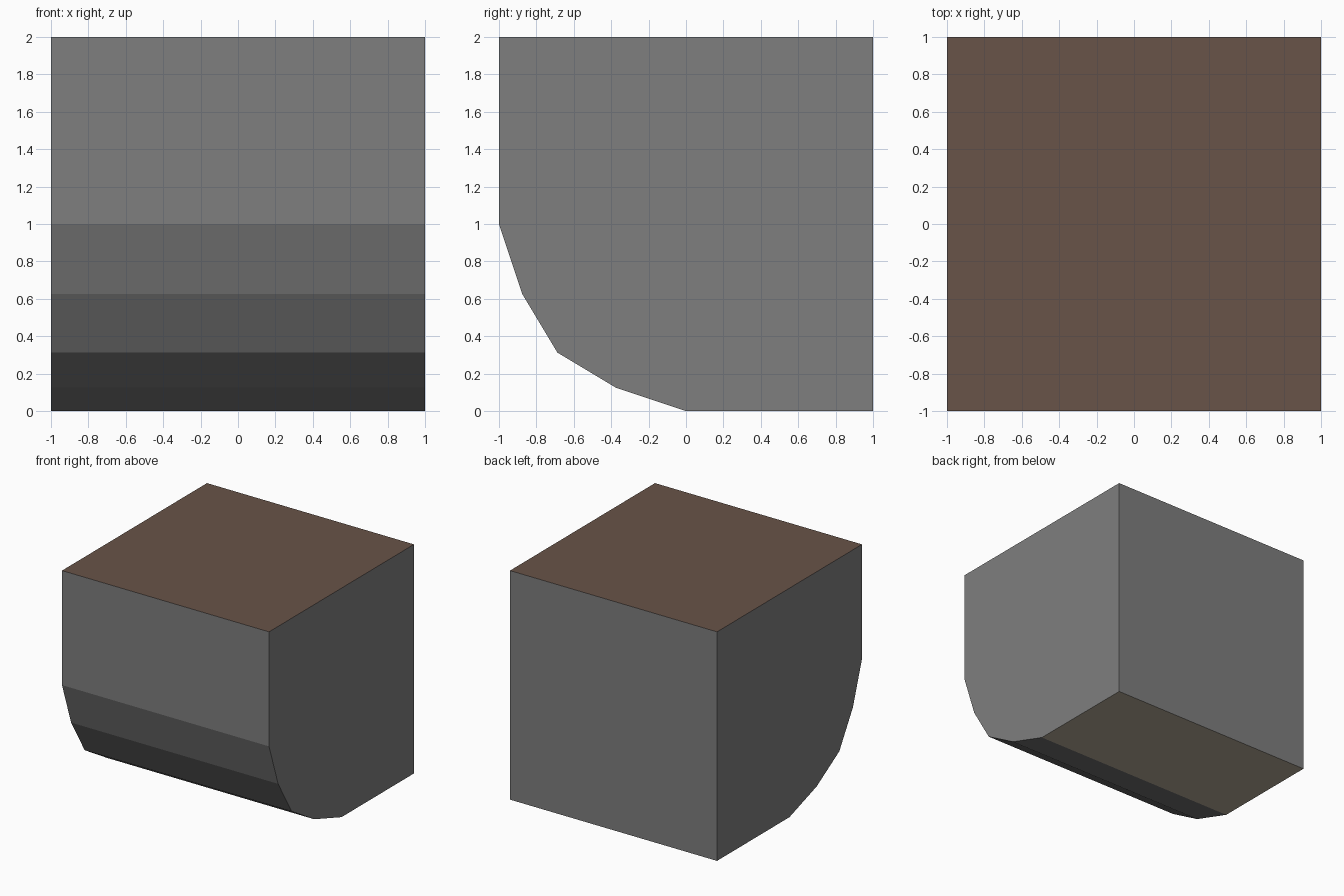
import bpy, bmesh

if "Cube" in bpy.data.objects:
    bpy.data.objects.remove(bpy.data.objects["Cube"])


def material(name, rgb):
    m = bpy.data.materials.new(name)
    m.diffuse_color = (*rgb, 1)
    m.use_nodes = True
    m.node_tree.nodes["Principled BSDF"].inputs["Base Color"].default_value = m.diffuse_color
    return m


# Side profile (y, z): square block with a faceted round lower front edge
profile = [(-1, 2), (-1, 1), (-0.875, 0.625), (-0.6875, 0.3125),
           (-0.375, 0.125), (0, 0), (1, 0), (1, 2)]

# Extrude the profile across x
bm = bmesh.new()
side = bm.faces.new([bm.verts.new((-1, y, z)) for y, z in profile])
result = bmesh.ops.extrude_face_region(bm, geom=[side], use_keep_orig=True)
moved = [g for g in result["geom"] if isinstance(g, bmesh.types.BMVert)]
bmesh.ops.translate(bm, verts=moved, vec=(2, 0, 0))
bmesh.ops.recalc_face_normals(bm, faces=bm.faces)

# Brown top, tan flat underside, grey everywhere else
for f in bm.faces:
    f.material_index = 1 if f.normal.z > 0.99 else 2 if f.normal.z < -0.99 else 0

mesh = bpy.data.meshes.new("rounded_block")
bm.to_mesh(mesh)
bm.free()
for m in (material("grey sides", (0.21, 0.21, 0.21)),
          material("brown top", (0.138, 0.087, 0.065)),
          material("tan underside", (0.45, 0.39, 0.30))):
    mesh.materials.append(m)
bpy.context.collection.objects.link(bpy.data.objects.new("rounded_block", mesh))
